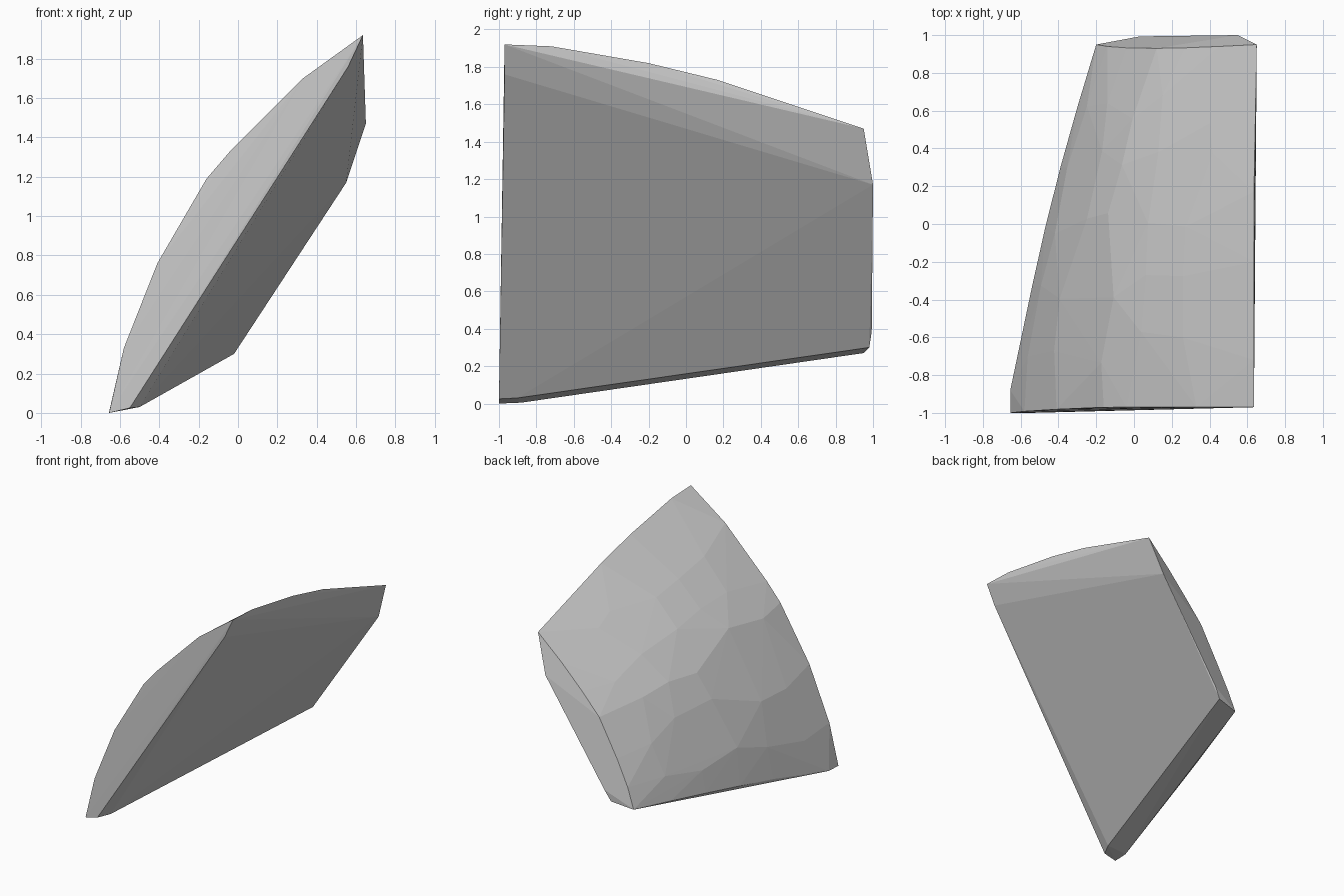
import bpy, bmesh, math, random
from mathutils import Vector

if "Cube" in bpy.data.objects:
    bpy.data.objects.remove(bpy.data.objects["Cube"])

random.seed(4)

# Curved outer face: front rim and back rim profiles as (x, z), bottom to top
front_rim = [(-.655, 0), (-.58, .33), (-.41, .76), (-.16, 1.19), (-.04, 1.33), (.33, 1.70), (.635, 1.92)]
back_rim = [(-.20, .27), (-.14, .43), (-.04, .63), (.12, .92), (.27, 1.09), (.45, 1.28), (.65, 1.47)]
outward = Vector((-.80, 0, .57))


def rim_point(rim, t):
    i = min(int(t), len(rim) - 2)
    a, b = Vector(rim[i]), Vector(rim[i + 1])
    return a.lerp(b, t - i)


points = []
for (x, z) in front_rim:
    points.append(Vector((x, -1 + .03 * min(1, z / 1.2), z)))
for i, (x, z) in enumerate(back_rim):
    points.append(Vector((x, .95 - .02 * math.sin(math.pi * i / 6), z)))

# Rounded outer face between the rims, slightly irregular like broken stone
rows = 6
for r in range(1, rows):
    for c in range(6):
        s = r / rows
        t = c
        if c:
            s += random.uniform(-.05, .05)
            t += random.uniform(-.3, .3)
        f, b = rim_point(front_rim, t), rim_point(back_rim, t)
        p = f.lerp(b, s)
        bulge = (.052 + .046 * math.sin(math.pi * t / 6)) * 4 * s * (1 - s)
        points.append(Vector((p.x, -.97 + 1.91 * s, p.y)) + outward * bulge)

# Top ridge
points += [Vector(p) for p in [(.635, -.72, 1.91), (.635, -.20, 1.82), (.635, .17, 1.73)]]
# Flat underside, back edge and chipped lower corner
points += [Vector(p) for p in [
    (.56, -.97, 1.76), (.55, 1.0, 1.17), (-.02, .98, .30), (.03, .993, .385),
    (-.655, -.88, .005), (-.50, -.90, .03), (-.55, -1.0, .025)]]

bm = bmesh.new()
for p in points:
    bm.verts.new(p)
hull = bmesh.ops.convex_hull(bm, input=bm.verts)
junk = set(hull["geom_interior"]) | set(hull["geom_unused"])
bmesh.ops.delete(bm, geom=[v for v in junk if isinstance(v, bmesh.types.BMVert)], context='VERTS')
bmesh.ops.recalc_face_normals(bm, faces=bm.faces)

mesh = bpy.data.meshes.new("stone_shard")
bm.to_mesh(mesh)
bm.free()
shard = bpy.data.objects.new("stone_shard", mesh)
bpy.context.collection.objects.link(shard)

grey = bpy.data.materials.new("stone_grey")
grey.diffuse_color = (.59, .59, .59, 1)
grey.use_nodes = True
grey.node_tree.nodes["Principled BSDF"].inputs["Base Color"].default_value = grey.diffuse_color
mesh.materials.append(grey)
